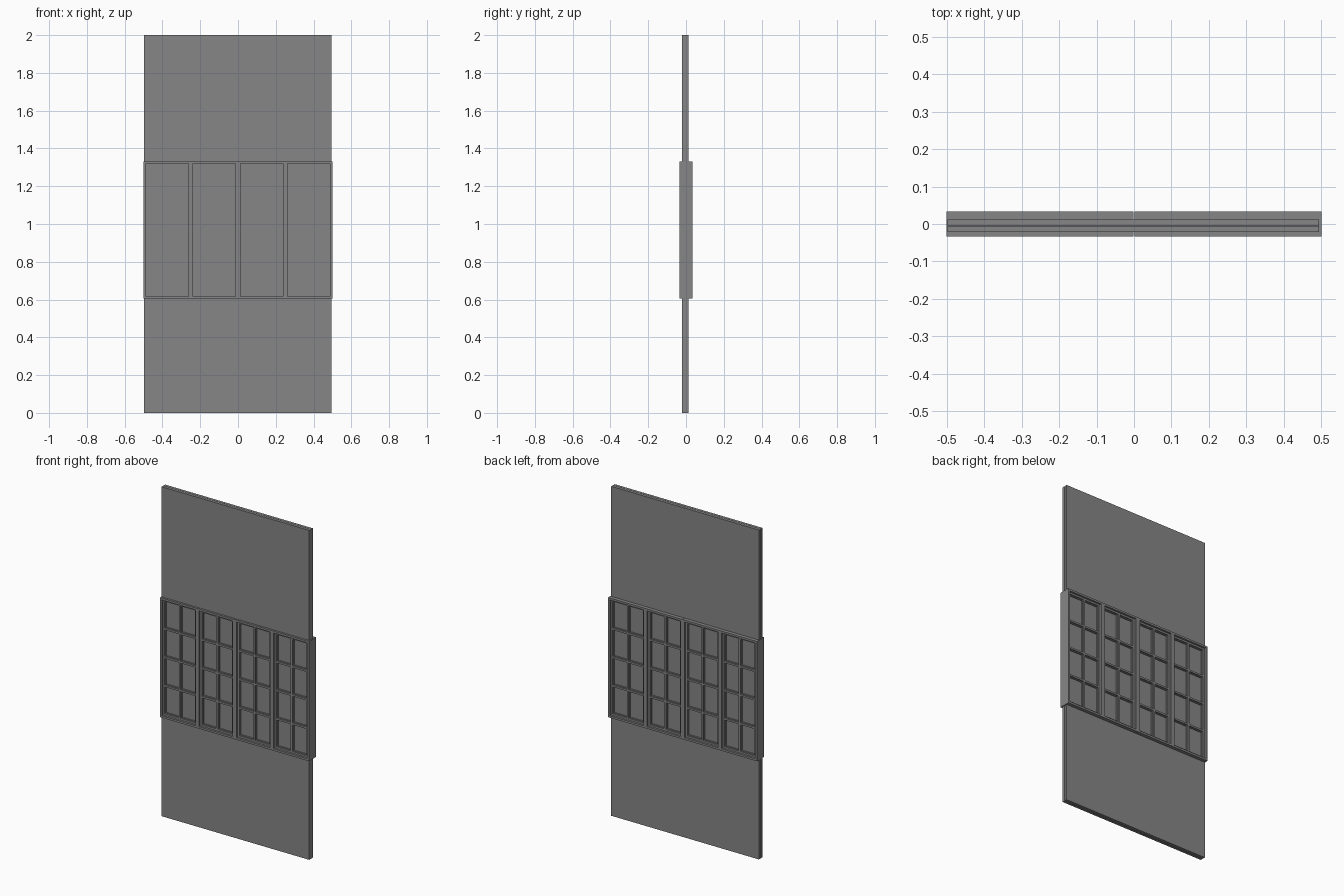
import bpy, bmesh
from mathutils import Matrix, Vector

if "Cube" in bpy.data.objects:
    bpy.data.objects.remove(bpy.data.objects["Cube"])

dark = bpy.data.materials.new("dark_grey")
dark.diffuse_color = (0.24, 0.24, 0.24, 1)
dark.use_nodes = True
dark.node_tree.nodes["Principled BSDF"].inputs["Base Color"].default_value = dark.diffuse_color


def add_boxes(name, boxes):
    """One object from boxes given as (x0, x1, y0, y1, z0, z1)."""
    bm = bmesh.new()
    for x0, x1, y0, y1, z0, z1 in boxes:
        centre = Vector((x0 + x1, y0 + y1, z0 + z1)) / 2
        size = Matrix.Diagonal((x1 - x0, y1 - y0, z1 - z0, 1))
        bmesh.ops.create_cube(bm, size=1, matrix=Matrix.Translation(centre) @ size)
    mesh = bpy.data.meshes.new(name)
    bm.to_mesh(mesh)
    bm.free()
    mesh.materials.append(dark)
    obj = bpy.data.objects.new(name, mesh)
    bpy.context.collection.objects.link(obj)
    return obj


def ring(x0, x1, z0, z1, bar, depth):
    """Four boxes around a rectangular opening."""
    d = depth
    return [(x0, x0 + bar, -d, d, z0, z1), (x1 - bar, x1, -d, d, z0, z1),
            (x0 + bar, x1 - bar, -d, d, z0, z0 + bar),
            (x0 + bar, x1 - bar, -d, d, z1 - bar, z1)]


Z0, Z1 = 0.605, 1.332      # window height range
FRAME, STILE, MUNTIN, BEAD = 0.012, 0.011, 0.011, 0.004

# Wall panels: two layers above and below the window band
for part, z0, z1 in (("lower", 0, Z0 + 0.002), ("upper", Z1 - 0.002, 2)):
    add_boxes(part + "_wall_front_layer", [(-0.498, 0.494, -0.022, -0.006, z0, z1)])
    add_boxes(part + "_wall_back_layer", [(-0.498, 0.494, -0.004, 0.0125, z0, z1)])

# Two windows side by side, each with two sashes
for side, wx0, wx1 in (("left", -0.5, -0.001), ("right", 0.001, 0.5)):
    mid = (wx0 + wx1) / 2
    frame = ring(wx0, wx1, Z0, Z1, FRAME, 0.034)
    frame.append((mid - FRAME, mid + FRAME, -0.034, 0.034, Z0 + FRAME, Z1 - FRAME))
    add_boxes(side + "_window_frame", frame)

    for i, (sx0, sx1) in enumerate(((wx0 + FRAME, mid - FRAME), (mid + FRAME, wx1 - FRAME))):
        tag = f"{side}_{i + 1}"
        sz0, sz1 = Z0 + FRAME, Z1 - FRAME
        px0, px1, pz0, pz1 = sx0 + STILE, sx1 - STILE, sz0 + STILE, sz1 - STILE
        w = (px1 - px0 - MUNTIN) / 2
        h = (pz1 - pz0 - 3 * MUNTIN) / 4

        # Sash border with one upright and three cross bars
        sash = ring(sx0, sx1, sz0, sz1, STILE, 0.022)
        sash.append((px0 + w, px0 + w + MUNTIN, -0.022, 0.022, pz0, pz1))
        beads = []
        for r in range(4):
            z = pz0 + r * (h + MUNTIN)
            for c in range(2):
                x = px0 + c * (w + MUNTIN)
                if r < 3:
                    sash.append((x, x + w, -0.022, 0.022, z + h, z + h + MUNTIN))
                beads += ring(x, x + w, z, z + h, BEAD, 0.015)
        add_boxes("sash_" + tag, sash)
        add_boxes("glazing_beads_" + tag, beads)
        add_boxes("glass_" + tag, [(px0, px1, -0.009, 0.009, pz0, pz1)])
